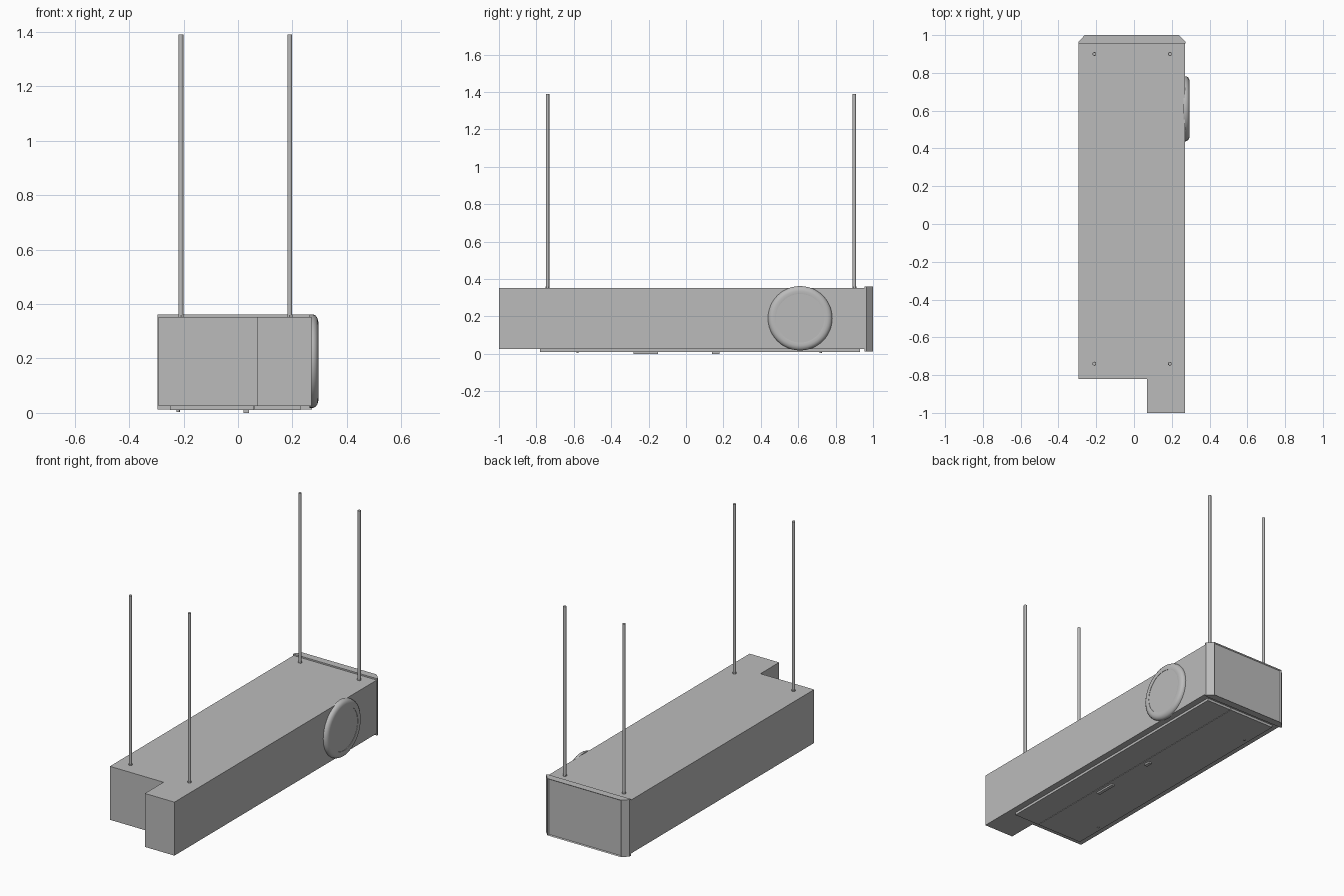
import bpy, bmesh, math
from mathutils import Matrix

cube = bpy.data.objects.get("Cube")
if cube:
    bpy.data.objects.remove(cube, do_unlink=True)

grey = bpy.data.materials.new("light_grey_metal")
grey.use_nodes = True
COLOUR = (0.5, 0.5, 0.5, 1)
grey.diffuse_color = COLOUR
grey.node_tree.nodes["Principled BSDF"].inputs["Base Color"].default_value = COLOUR


def finish(name, bm, smooth=False):
    bmesh.ops.recalc_face_normals(bm, faces=bm.faces)
    mesh = bpy.data.meshes.new(name)
    bm.to_mesh(mesh)
    bm.free()
    mesh.materials.append(grey)
    obj = bpy.data.objects.new(name, mesh)
    bpy.context.collection.objects.link(obj)
    if smooth:
        bpy.ops.object.select_all(action='DESELECT')
        obj.select_set(True)
        bpy.context.view_layer.objects.active = obj
        bpy.ops.object.shade_smooth_by_angle(angle=math.radians(35))
    return obj


def prism(name, outline, z0, z1, inset=None):
    """Extrude a plan outline upward; optionally recess the rear face."""
    bm = bmesh.new()
    base = bm.faces.new([bm.verts.new((x, y, z0)) for x, y in outline])
    up = bmesh.ops.extrude_face_region(bm, geom=[base])["geom"]
    bmesh.ops.translate(bm, vec=(0, 0, z1 - z0),
                        verts=[v for v in up if isinstance(v, bmesh.types.BMVert)])
    if inset:
        bmesh.ops.recalc_face_normals(bm, faces=bm.faces)
        rear = max(bm.faces, key=lambda f: f.calc_center_median().y)
        bmesh.ops.inset_region(bm, faces=[rear], thickness=inset)
        bmesh.ops.translate(bm, vec=(0, -inset, 0), verts=rear.verts)
    return finish(name, bm)


def box(name, x0, x1, y0, y1, z0, z1):
    return prism(name, [(x0, y0), (x1, y0), (x1, y1), (x0, y1)], z0, z1)


def cylinder(name, x, y, z0, z1, radius, sides):
    bm = bmesh.new()
    bmesh.ops.create_cone(bm, cap_ends=True, segments=sides, radius1=radius,
                          radius2=radius, depth=z1 - z0,
                          matrix=Matrix.Translation((x, y, (z0 + z1) / 2)))
    return finish(name, bm, True)


# Notched casing
L, R, NOTCH = -0.293, 0.27, 0.07
prism("casing", [(L, -0.82), (NOTCH, -0.82), (NOTCH, -1), (R, -1),
                 (R, 0.965), (L, 0.965)], 0.025, 0.352)

# Rear flange with cut corners and a recessed end panel
prism("rear_flange", [(L - 0.002, 0.955), (R + 0.002, 0.955), (R + 0.002, 0.965),
                      (R - 0.033, 1), (L + 0.033, 1), (L - 0.002, 0.965)],
      0.013, 0.361, inset=0.007)

# Underside access panels, split along their length
box("access_panel_wide", -0.25, 0.058, -0.78, 0.93, 0.01, 0.027)
box("access_panel_narrow", 0.061, 0.23, -0.78, 0.93, 0.01, 0.027)
box("long_latch", 0.02, 0.04, -0.28, -0.15, 0.0, 0.012)
box("short_latch", 0.02, 0.04, 0.14, 0.18, 0.0, 0.012)
for y in (-0.58, 0.72):
    cylinder("panel_screw", -0.22, y, 0.004, 0.012, 0.006, 12)

# Round side spigot, turned from a rounded profile
profile = [(0.172, 0.262), (0.172, 0.275), (0.168, 0.285), (0.158, 0.292),
           (0.146, 0.295), (0.13, 0.293), (0.13, 0.291), (0, 0.291)]
bm = bmesh.new()
points = [bm.verts.new((x, 0.61, 0.19 + r)) for r, x in profile]
edges = [bm.edges.new(pair) for pair in zip(points, points[1:])]
bmesh.ops.spin(bm, geom=points + edges, cent=(0, 0.61, 0.19), axis=(1, 0, 0),
               angle=math.tau, steps=48, use_duplicate=False)
bmesh.ops.remove_doubles(bm, verts=bm.verts, dist=0.0001)
finish("round_side_cover", bm, True)

# Hanging rods with small nuts
for x in (-0.21, 0.19):
    for y in (-0.74, 0.90):
        cylinder("hanging_rod", x, y, 0.34, 1.39, 0.009, 16)
        cylinder("rod_nut", x, y, 0.345, 0.36, 0.011, 6)
